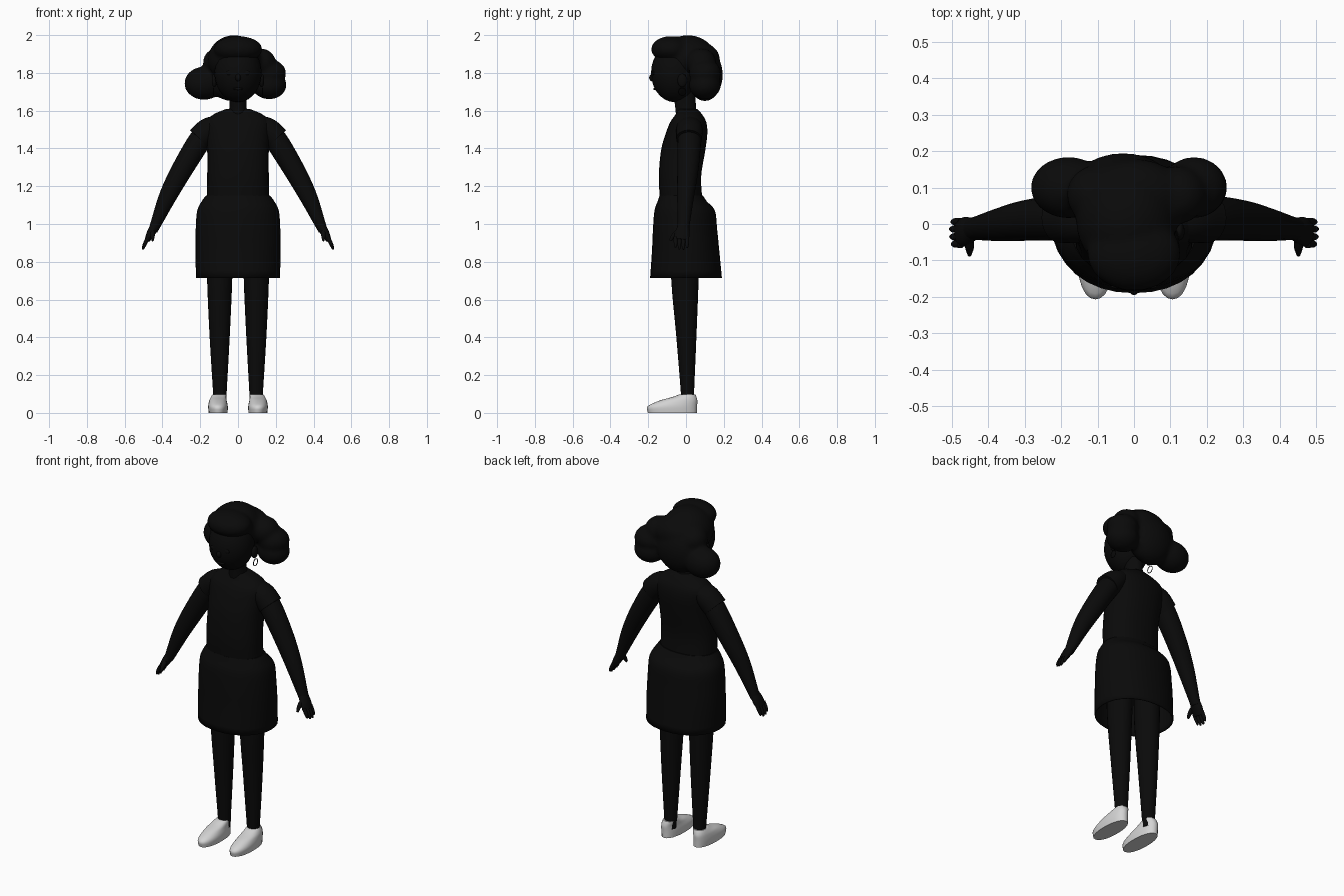
import bpy, bmesh, math
from mathutils import Vector, Matrix

cube = bpy.data.objects.get("Cube")
if cube:
    bpy.data.objects.remove(cube, do_unlink=True)


def material(name, value):
    m = bpy.data.materials.new(name)
    m.use_nodes = True
    colour = (value, value, value, 1)
    m.diffuse_color = colour
    m.node_tree.nodes["Principled BSDF"].inputs["Base Color"].default_value = colour
    return m


BLACK = material("near_black", 0.003)
GREY = material("light_grey", 0.65)


def finish(name, bm, mat, mirror=False, remesh=0, thickness=0):
    """Turn a bmesh into a smooth-shaded object with applied-on-render modifiers."""
    bmesh.ops.recalc_face_normals(bm, faces=bm.faces)
    mesh = bpy.data.meshes.new(name)
    bm.to_mesh(mesh)
    bm.free()
    mesh.materials.append(mat)
    ob = bpy.data.objects.new(name, mesh)
    bpy.context.collection.objects.link(ob)
    if remesh:
        r = ob.modifiers.new("remesh", "REMESH")
        r.mode, r.voxel_size, r.use_smooth_shade = "VOXEL", remesh, True
        s = ob.modifiers.new("smooth", "SMOOTH")
        s.factor, s.iterations = 0.5, 5
    if thickness:
        ob.modifiers.new("cloth", "SOLIDIFY").thickness = thickness
    if mirror:
        ob.modifiers.new("mirror", "MIRROR").use_axis[0] = True
    bpy.ops.object.select_all(action="DESELECT")
    ob.select_set(True)
    bpy.context.view_layer.objects.active = ob
    bpy.ops.object.shade_smooth_by_angle(angle=math.radians(45))
    return ob


def spline(points, steps=4):
    """Catmull-Rom interpolation through the stations."""
    pts = [Vector(p) for p in points]
    pts = [2 * pts[0] - pts[1]] + pts + [2 * pts[-1] - pts[-2]]
    out = []
    for a, b, c, d in zip(pts, pts[1:], pts[2:], pts[3:]):
        for i in range(steps):
            t = i / steps
            out.append(b + (c - a) * t / 2 + (a - b * 2.5 + c * 2 - d / 2) * t * t
                       + (b * 1.5 - a / 2 - c * 1.5 + d / 2) * t ** 3)
    return out + [pts[-2]]


def add_loft(bm, stations, level=True, caps=(True, True), n=24, power=2.0):
    """Skin elliptical rings (x, y, z, radius_across, radius_deep)."""
    st = spline(stations)
    rings = []
    for i, s in enumerate(st):
        centre = Vector(s[:3])
        along = Vector((0, 0, 1))
        if not level:
            along = (Vector(st[min(i + 1, len(st) - 1)][:3]) - Vector(st[max(i - 1, 0)][:3])).normalized()
        u = Vector((0, 1, 0)).cross(along).normalized()
        v = along.cross(u)
        ring = []
        for k in range(n):
            c, w = math.cos(math.tau * k / n), math.sin(math.tau * k / n)
            c = math.copysign(abs(c) ** (2 / power), c)
            w = math.copysign(abs(w) ** (2 / power), w)
            ring.append(bm.verts.new(centre + u * c * s[3] + v * w * s[4]))
        rings.append(ring)
    for a, b in zip(rings, rings[1:]):
        for k in range(n):
            bm.faces.new((a[k], a[(k + 1) % n], b[(k + 1) % n], b[k]))
    for ring, cap in zip((rings[0], rings[-1]), caps):
        if cap:
            bm.faces.new(ring)


def loft(name, stations, mat=BLACK, mirror=False, thickness=0, **kw):
    bm = bmesh.new()
    add_loft(bm, stations, **kw)
    return finish(name, bm, mat, mirror, thickness=thickness)


def blobs(name, items, mirror=False, remesh=0):
    """Ellipsoids given as (centre, radii)."""
    bm = bmesh.new()
    for centre, radii in items:
        bmesh.ops.create_uvsphere(bm, u_segments=24, v_segments=14, radius=1,
                                  matrix=Matrix.LocRotScale(Vector(centre), None, Vector(radii)))
    return finish(name, bm, BLACK, mirror, remesh)


# Head and face
blobs("head", [((0, -.06, 1.80), (.125, .125, .155))])
blobs("nose", [((0, -.178, 1.775), (.015, .017, .02))])
blobs("mouth", [((0, -.163, 1.715), (.028, .010, .007))])
blobs("eyes", [((.045, -.172, 1.80), (.018, .006, .012))], mirror=True)
blobs("ears", [((.125, -.02, 1.76), (.014, .025, .036))], mirror=True)

# Hoop earrings
hoop = [(.13, -.02 + .02 * math.cos(a), 1.70 + .02 * math.sin(a))
        for a in (math.tau * i / 16 for i in range(17))]
bm = bmesh.new()
rings = []
for p in hoop[:-1]:
    out = (Vector(p) - Vector((.13, -.02, 1.70))).normalized() * .0025
    side = Vector((.0025, 0, 0))
    rings.append([bm.verts.new(Vector(p) + d) for d in (out, side, -out, -side)])
for i, ring in enumerate(rings):
    nxt = rings[(i + 1) % len(rings)]
    for k in range(4):
        bm.faces.new((ring[k], ring[(k + 1) % 4], nxt[(k + 1) % 4], nxt[k]))
finish("earrings", bm, BLACK, mirror=True)

# Hair: crown, fringe roll and two uneven side lobes fused together
blobs("hair", [
    ((-.02, .01, 1.87), (.14, .15, .13)),
    ((0, -.08, 1.925), (.13, .105, .07)),
    ((0, .08, 1.87), (.14, .10, .09)),
    ((-.03, .10, 1.79), (.14, .095, .14)),
    ((-.11, .08, 1.86), (.075, .08, .07)),
    ((.12, .08, 1.855), (.08, .08, .075)),
    ((-.18, .10, 1.745), (.105, .085, .088)),
    ((.165, .10, 1.80), (.09, .085, .072)),
    ((.165, .10, 1.735), (.092, .085, .075)),
], remesh=.012)

# Neck, shirt and skirt
loft("neck", [(0, .01, 1.52, .06, .06), (0, .0, 1.60, .047, .055), (0, -.01, 1.70, .045, .058)])
loft("shirt", [
    (0, -.025, 1.12, .165, .112), (0, -.032, 1.25, .163, .112),
    (0, -.015, 1.39, .163, .117), (0, .003, 1.48, .17, .11),
    (0, .012, 1.54, .17, .095), (0, .015, 1.58, .13, .07),
    (0, .01, 1.61, .06, .05)], power=2.3)
loft("skirt", [
    (0, .0, .715, .222, .19), (0, -.002, .86, .226, .178),
    (0, -.005, .97, .224, .17), (0, -.007, 1.07, .216, .16),
    (0, -.02, 1.12, .192, .13), (0, -.025, 1.15, .17, .115)],
    caps=(False, True), thickness=.006, n=32, power=2.15)
loft("sleeves", [(.10, .018, 1.535, .045, .06), (.155, .018, 1.50, .064, .07),
                 (.205, .016, 1.45, .068, .068)], mirror=True, level=False)

# Arms
loft("arms", [
    (.14, .018, 1.51, .05, .055), (.20, .018, 1.445, .060, .062),
    (.295, .01, 1.29, .056, .056), (.37, -.002, 1.15, .047, .045),
    (.435, -.012, 1.00, .029, .032), (.45, -.014, .965, .024, .032)],
    mirror=True, level=False)

# Hands: palm, four fingers and a thumb
bm = bmesh.new()
add_loft(bm, [(.443, -.014, .985, .024, .031), (.462, -.02, .95, .022, .04),
              (.48, -.025, .915, .015, .038)], level=False, n=16)
for y, length in ((.006, .85), (-.014, 1), (-.035, .97), (-.055, .82)):
    add_loft(bm, [(.475, y, .93, .011, .011),
                  (.475 + .02 * length, y, .93 - .04 * length, .010, .010),
                  (.475 + .029 * length, y, .93 - .065 * length, .005, .005)], level=False, n=10)
add_loft(bm, [(.453, -.035, .965, .013, .015), (.452, -.065, .94, .012, .012),
              (.452, -.083, .912, .006, .008)], level=False, n=10)
finish("hands", bm, BLACK, mirror=True)

# Legs
loft("legs", [(.095, -.004, 1.0, .07, .075), (.097, -.006, .72, .067, .073),
              (.097, .002, .40, .053, .053), (.096, .008, .09, .035, .034),
              (.096, .008, .05, .035, .034)], mirror=True)

# Shoes
loft("shoes", [(.105, -.072, 0, .050, .130), (.106, -.072, .035, .052, .131),
               (.106, -.040, .065, .046, .100), (.103, -.010, .083, .041, .066),
               (.099, .008, .098, .036, .042)], mat=GREY, mirror=True, power=2.2)
